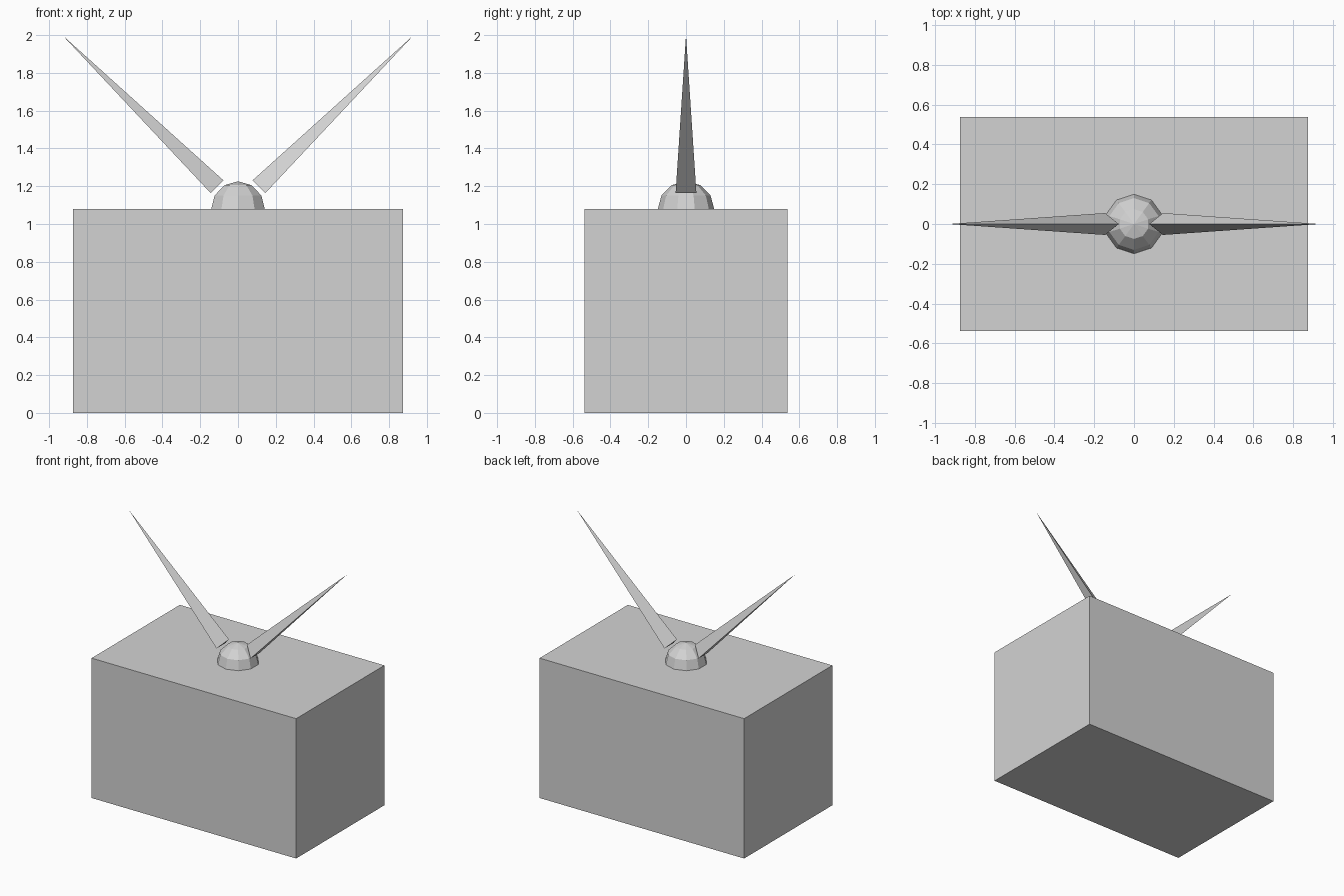
import bpy
import math

if "Cube" in bpy.data.objects:
    bpy.data.objects.remove(bpy.data.objects["Cube"])

grey = bpy.data.materials.new("light_grey")
grey.diffuse_color = (0.65, 0.65, 0.65, 1)
grey.use_nodes = True
grey.node_tree.nodes["Principled BSDF"].inputs["Base Color"].default_value = grey.diffuse_color


def finish(obj, name):
    obj.name = name
    obj.data.materials.append(grey)


# Box body
W, D, H = 1.746, 1.076, 1.079
bpy.ops.mesh.primitive_cube_add(size=1, location=(0, 0, H / 2))
body = bpy.context.object
body.scale = (W, D, H)
finish(body, "box_body")

# Faceted dome: ball half sunk into the top of the box
bpy.ops.mesh.primitive_uv_sphere_add(segments=10, ring_count=6, radius=0.15,
                                     location=(0, 0, 1.076))
finish(bpy.context.object, "antenna_dome")


# Two three-sided spikes leaning outwards
def antenna(side, name):
    verts = [(side * 0.145, -0.055, 1.164), (side * 0.145, 0.055, 1.164),
             (side * 0.077, 0, 1.231), (side * 0.93, 0, 2.0)]
    faces = [(0, 2, 1), (0, 1, 3), (1, 2, 3), (2, 0, 3)]
    if side < 0:
        faces = [f[::-1] for f in faces]
    mesh = bpy.data.meshes.new(name)
    mesh.from_pydata(verts, [], faces)
    obj = bpy.data.objects.new(name, mesh)
    bpy.context.collection.objects.link(obj)
    finish(obj, name)


antenna(1, "right_antenna")
antenna(-1, "left_antenna")
